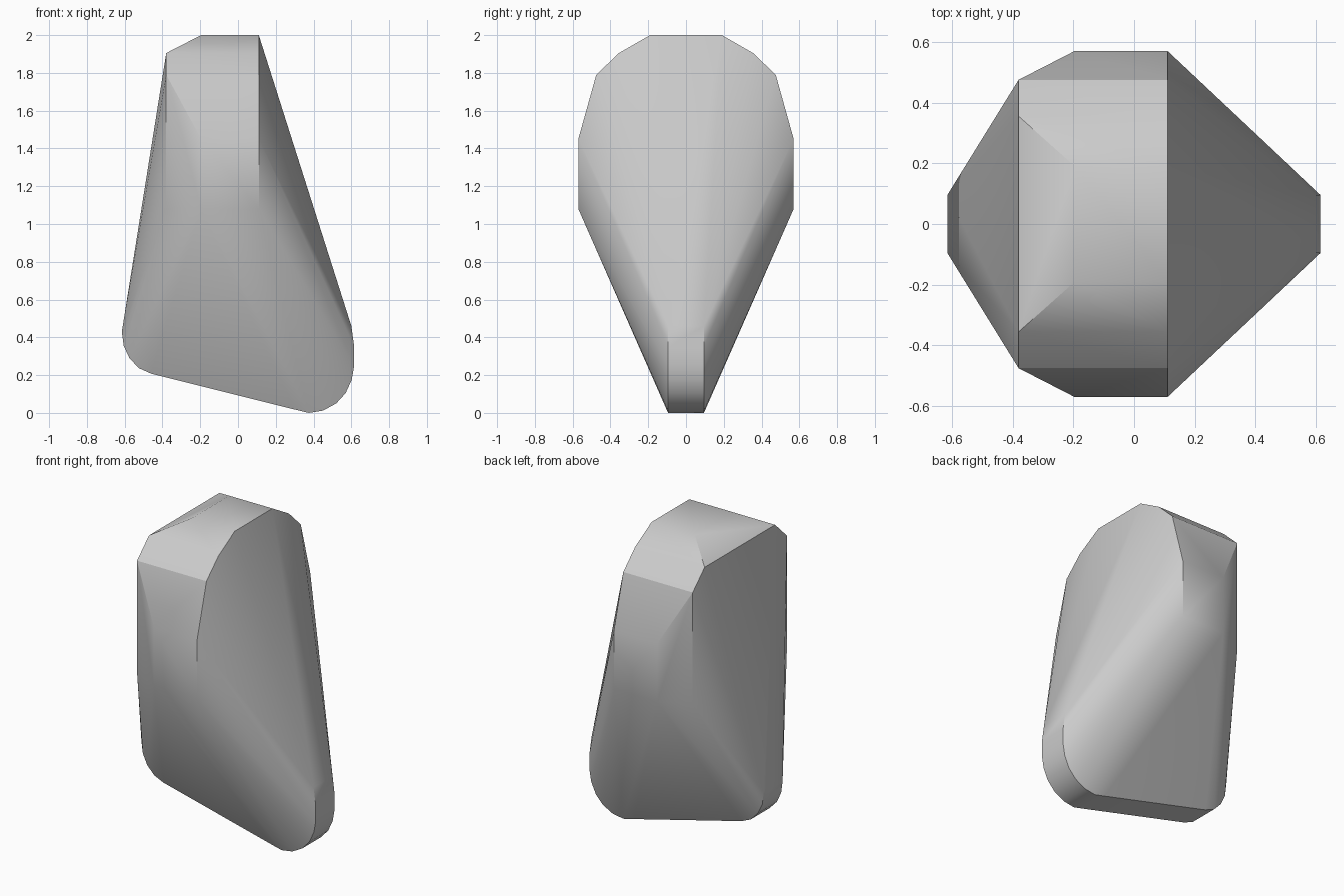
import bpy, bmesh, math

cube = bpy.data.objects.get("Cube")
if cube:
    bpy.data.objects.remove(cube)

# Single grey surface
grey = bpy.data.materials.new("stone grey")
grey.use_nodes = True
colour = (0.6, 0.6, 0.6, 1)
grey.diffuse_color = colour
grey.node_tree.nodes["Principled BSDF"].inputs["Base Color"].default_value = colour


def mirrored(points):
    return [(x, side * y, z) for x, y, z in points for side in (-1, 1)]


# Narrow rounded foot, outlined in x and z
foot_outline = [
    (-0.615, 0.43), (-0.605, 0.355), (-0.575, 0.29), (-0.525, 0.237), (-0.46, 0.208),
    (0.30, 0.018), (0.375, 0.0), (0.45, 0.012), (0.52, 0.05), (0.57, 0.105),
    (0.602, 0.175), (0.615, 0.25), (0.615, 0.35), (0.60, 0.46),
]
points = mirrored([(x, 0.095, z) for x, z in foot_outline])

# Wide faceted head: a half profile in y and z, run along x to a chamfered end
FLAT, CHAMFER, END = 0.11, -0.195, -0.38
head_profile = [
    (0.19, 2.0, CHAMFER), (0.355, 1.905, END), (0.475, 1.79, END),
    (0.57, 1.45, CHAMFER), (0.57, 1.08, CHAMFER),
]
for y, z, end in head_profile:
    points += mirrored([(FLAT, y, z), (end, y, z)])
points += mirrored([(END, 0.475, 1.08)])

# Wrap one convex skin around foot and head
bm = bmesh.new()
for p in points:
    bm.verts.new(p)
bmesh.ops.convex_hull(bm, input=bm.verts[:])
loose = [v for v in bm.verts if not v.link_faces]
bmesh.ops.delete(bm, geom=loose, context="VERTS")
bmesh.ops.dissolve_limit(bm, angle_limit=math.radians(0.5),
                         verts=bm.verts[:], edges=bm.edges[:])
bmesh.ops.recalc_face_normals(bm, faces=bm.faces[:])

mesh = bpy.data.meshes.new("wedge_body")
bm.to_mesh(mesh)
bm.free()
mesh.materials.append(grey)
body = bpy.data.objects.new("wedge_body", mesh)
bpy.context.collection.objects.link(body)

# Soft facets, crisp rims
bpy.ops.object.select_all(action="DESELECT")
body.select_set(True)
bpy.context.view_layer.objects.active = body
bpy.ops.object.shade_smooth_by_angle(angle=math.radians(30))
